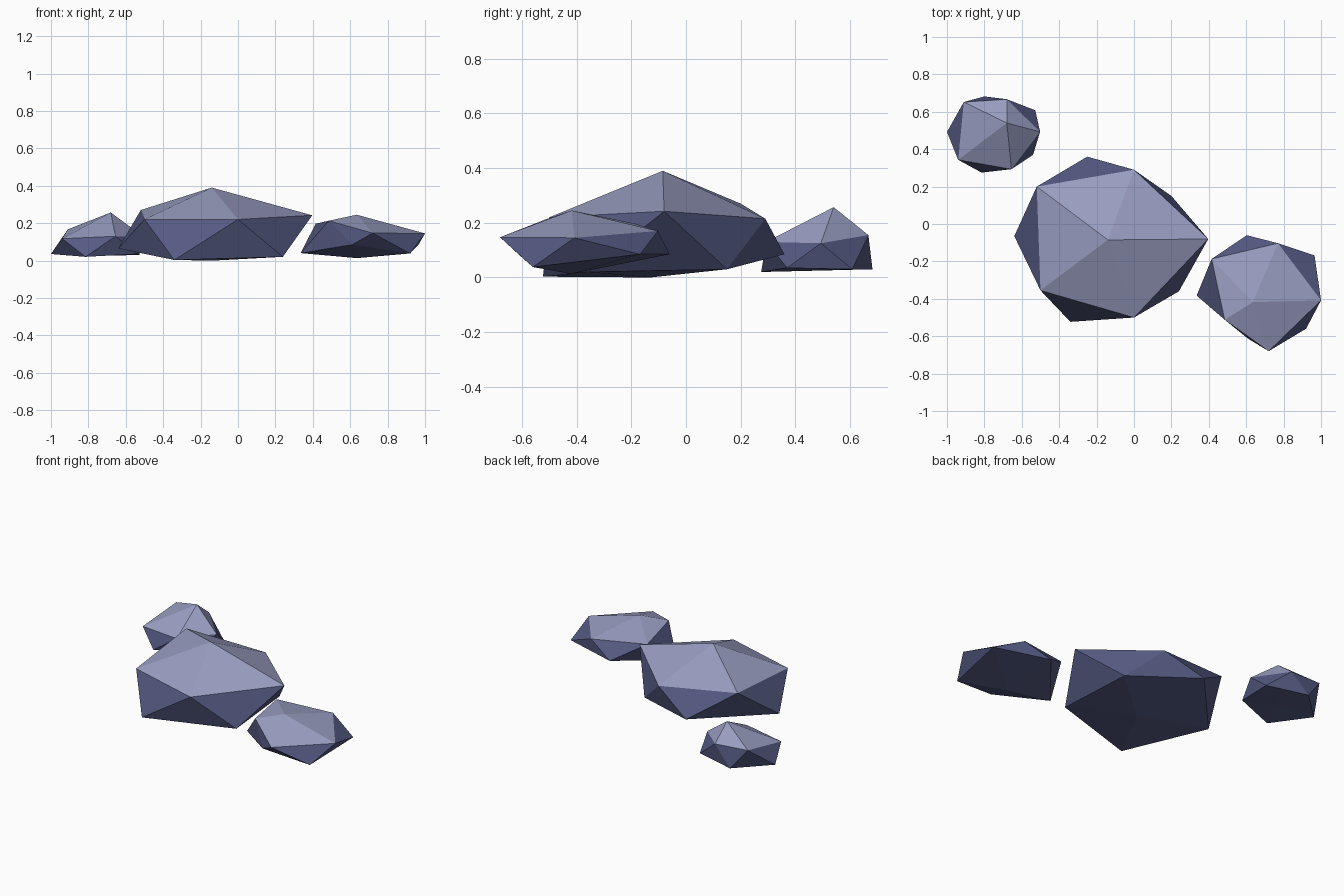
import bpy
import bmesh


def flat_colour(name, rgb):
    mat = bpy.data.materials.new(name)
    mat.diffuse_color = (*rgb, 1.0)
    return mat


# Pale weathered crown and darker blue flanks
pale_stone = flat_colour("pale_stone", (0.32, 0.345, 0.54))
dark_stone = flat_colour("dark_stone", (0.09, 0.103, 0.225))


def rock(name, top, upper, lower, bottom):
    """Distorted 20-sided boulder: a peak, two staggered rings of five, a base point.
    lower[i] sits between upper[i] and upper[i + 1]."""
    bm = bmesh.new()
    t, b = bm.verts.new(top), bm.verts.new(bottom)
    u = [bm.verts.new(p) for p in upper]
    l = [bm.verts.new(p) for p in lower]
    for i in range(5):
        j = (i + 1) % 5
        for tri in ((t, u[i], u[j]), (u[i], l[i], u[j]),
                    (u[j], l[i], l[j]), (b, l[j], l[i])):
            # Only the faces meeting at the peak are pale
            bm.faces.new(tri).material_index = 0 if t in tri else 1
    bmesh.ops.recalc_face_normals(bm, faces=bm.faces[:])
    mesh = bpy.data.meshes.new(name)
    bm.to_mesh(mesh)
    bm.free()
    mesh.materials.append(pale_stone)
    mesh.materials.append(dark_stone)
    bpy.context.collection.objects.link(bpy.data.objects.new(name, mesh))


# Large middle boulder
rock("large_rock", (-0.14, -0.085, 0.39),
     [(-0.52, 0.20, 0.27), (0, 0.29, 0.215), (0.397, -0.08, 0.242),
      (0, -0.50, 0.22), (-0.50, -0.355, 0.22)],
     [(-0.25, 0.36, 0.085), (0.20, 0.15, 0.03), (0.24, -0.36, 0.02),
      (-0.34, -0.523, 0.003), (-0.64, -0.065, 0.065)],
     (-0.13, -0.13, 0))

# Medium rock at the front right
rock("medium_rock", (0.635, -0.418, 0.245),
     [(0.415, -0.187, 0.197), (0.77, -0.103, 0.17), (1.0, -0.408, 0.145),
      (0.72, -0.68, 0.147), (0.485, -0.512, 0.213)],
     [(0.603, -0.06, 0.085), (0.965, -0.168, 0.085), (0.92, -0.56, 0.038),
      (0.61, -0.613, 0.085), (0.335, -0.383, 0.04)],
     (0.635, -0.42, 0.013))

# Small rock at the back left
rock("small_rock", (-0.68, 0.54, 0.257),
     [(-0.91, 0.652, 0.167), (-0.68, 0.667, 0.155), (-0.502, 0.493, 0.125),
      (-0.655, 0.293, 0.13), (-0.94, 0.343, 0.117)],
     [(-0.80, 0.682, 0.03), (-0.528, 0.608, 0.03), (-0.54, 0.37, 0.035),
      (-0.815, 0.275, 0.02), (-1.0, 0.492, 0.035)],
     (-0.75, 0.48, 0.025))
